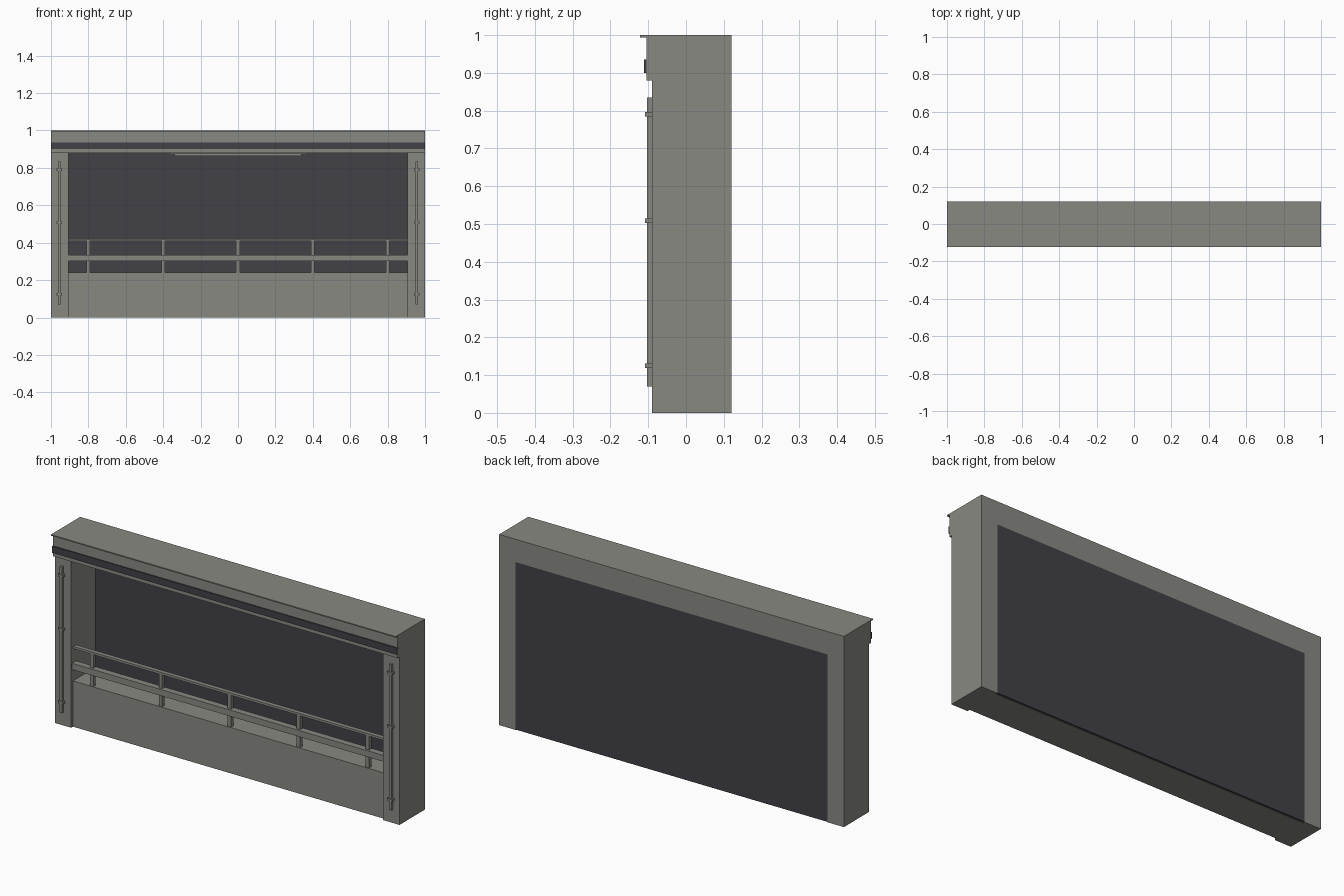
import bpy
import bmesh

cube = bpy.data.objects.get("Cube")
if cube:
    bpy.data.objects.remove(cube, do_unlink=True)


def material(name, rgb):
    m = bpy.data.materials.new(name)
    m.use_nodes = True
    m.diffuse_color = (*rgb, 1)
    m.node_tree.nodes["Principled BSDF"].inputs["Base Color"].default_value = (*rgb, 1)
    return m


STONE = material("warm grey stone", (0.25, 0.25, 0.225))
DARK = material("dark charcoal", (0.054, 0.053, 0.061))


def box(name, xs, ys, zs, mat=STONE):
    """Axis-aligned block given by its extents."""
    bm = bmesh.new()
    bmesh.ops.create_cube(bm, size=1)
    spans = (xs, ys, zs)
    for v in bm.verts:
        v.co = [(a + b) / 2 + c * (b - a) for c, (a, b) in zip(v.co, spans)]
    mesh = bpy.data.meshes.new(name)
    bm.to_mesh(mesh)
    bm.free()
    mesh.materials.append(mat)
    obj = bpy.data.objects.new(name, mesh)
    bpy.context.collection.objects.link(obj)
    return obj


BACK = 0.12
INNER = 0.905   # half width of the opening

# Main frame, parapet and back panel
box("lintel", (-1, 1), (-0.105, BACK), (0.88, 1))
box("cornice_lip", (-1, 1), (-0.122, -0.1), (0.994, 1))
box("lintel_band", (-1, 1), (-0.111, -0.1), (0.9, 0.935), DARK)
box("parapet", (-INNER, INNER), (-0.075, 0.11), (0, 0.24))
box("back_panel", (-INNER, INNER), (0.11, BACK), (0.002, 0.88), DARK)

# Side pillars with a bracketed pipe on each
for side, s in (("left", 1), ("right", -1)):
    def mirrored(a, b):
        return tuple(sorted((s * a, s * b)))
    box(side + "_pillar", mirrored(INNER, 1), (-0.09, BACK), (0, 0.88))
    box(side + "_pipe", mirrored(0.948, 0.962), (-0.103, -0.089), (0.07, 0.835))
    for i, z in enumerate((0.125, 0.508, 0.79)):
        box(f"{side}_pipe_bracket_{i + 1}", mirrored(0.94, 0.97),
            (-0.108, -0.089), (z - 0.006, z + 0.006))

# Railing
box("middle_rail", (-INNER, INNER), (-0.082, -0.048), (0.302, 0.335))
box("top_rail", (-INNER, INNER), (-0.073, -0.05), (0.408, 0.42))
for i in range(5):
    x = (i - 2) * 0.4
    box(f"baluster_{i + 1}", (x - 0.01, x + 0.01), (-0.071, -0.052), (0.24, 0.41))

# Ceiling light under the lintel
box("light_mount", (-0.37, 0.37), (-0.02, 0.04), (0.874, 0.882))
box("light_cover", (-0.34, 0.34), (-0.01, 0.03), (0.864, 0.874))
